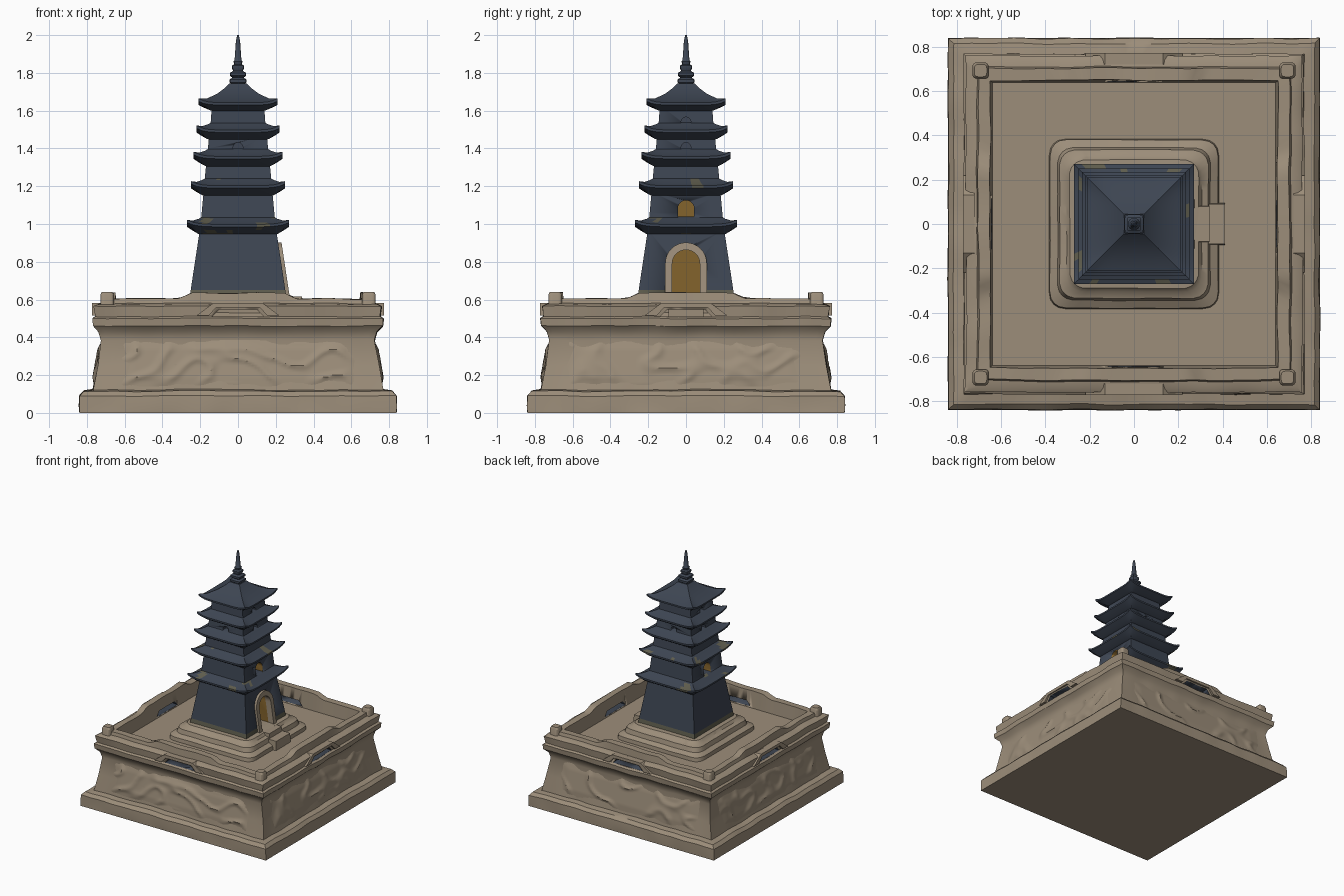
import bpy, bmesh, math
from mathutils import Vector, Matrix, noise

if "Cube" in bpy.data.objects:
    bpy.data.objects.remove(bpy.data.objects["Cube"])


def material(name, rgb):
    m = bpy.data.materials.new(name)
    m.diffuse_color = (*rgb, 1)
    m.use_nodes = True
    m.node_tree.nodes["Principled BSDF"].inputs["Base Color"].default_value = m.diffuse_color
    return m


STONE = material("tan stone", (0.335, 0.27, 0.195))
SLATE = material("blue slate", (0.047, 0.060, 0.085))
OCHRE = material("ochre interior", (0.23, 0.125, 0.025))
MOSS = material("olive moss", (0.115, 0.11, 0.075))


def finish(name, bm, mats, rule=None, angle=35):
    bmesh.ops.recalc_face_normals(bm, faces=bm.faces)
    for f in bm.faces:
        f.material_index = rule(f.calc_center_median()) if rule else 0
        f.smooth = True
    me = bpy.data.meshes.new(name)
    bm.to_mesh(me)
    bm.free()
    me.set_sharp_from_angle(angle=math.radians(angle))
    for m in mats:
        me.materials.append(m)
    ob = bpy.data.objects.new(name, me)
    bpy.context.collection.objects.link(ob)
    return ob


def loft(name, rings, mats, n=1, lift_fn=None, radius=0, wear=0, rule=None, center=(0, 0)):
    """Stack square rings (half width, z, lift) and cap both ends."""
    bm = bmesh.new()
    loops = []
    for i, (h, z, *lift) in enumerate(rings):
        lift = lift[0] if lift else 0
        loop = []
        for k in range(4):
            rot = Matrix.Rotation(k * math.pi / 2, 3, 'Z')
            for j in range(n):
                t = -1 + 2 * j / n
                p = Vector((t * h, -h, 0))
                if radius:
                    r = min(radius, h * 0.9)
                    q = Vector([max(r - h, min(h - r, c)) for c in p])
                    d = p - q
                    p = q + d.normalized() * r
                p.z = z + (lift * lift_fn(t * h, t) if lift else 0)
                p = rot @ p
                if wear and 0 < i < len(rings) - 1:
                    p += noise.noise_vector(p * 6) * wear
                p += Vector((*center, 0))
                loop.append(bm.verts.new(p))
        loops.append(loop)
    for a, b in zip(loops, loops[1:]):
        for j in range(len(a)):
            k = (j + 1) % len(a)
            bm.faces.new((a[j], a[k], b[k], b[j]))
    bm.faces.new(loops[0][::-1])
    bm.faces.new(loops[-1])
    return finish(name, bm, mats, rule)


def prism(name, pts, x0, x1, mat, turn=0):
    """Extrude a (y, z) outline along x, then turn it about z."""
    bm = bmesh.new()
    a, b = ([bm.verts.new((x, y, z)) for y, z in pts] for x in (x0, x1))
    bm.faces.new(a)
    bm.faces.new(b)
    for j in range(len(pts)):
        k = (j + 1) % len(pts)
        bm.faces.new((a[j], a[k], b[k], b[j]))
    bm.transform(Matrix.Rotation(math.radians(turn), 4, 'Z'))
    return finish(name, bm, [mat])


def arch(w, z0, top):
    arc = [(w * math.cos(i * math.pi / 16), top - w + w * math.sin(i * math.pi / 16)) for i in range(17)]
    return [(w, z0)] + arc + [(-w, z0)]


def circle(r, z):
    return [(r * math.cos(i * math.pi / 10), z + r * math.sin(i * math.pi / 10)) for i in range(20)]


def cut(target, cutter):
    cutter.hide_render = True
    cutter.hide_set(True)
    m = target.modifiers.new("cut", 'BOOLEAN')
    m.operation, m.object, m.solver = 'DIFFERENCE', cutter, 'EXACT'
    m.material_mode = 'TRANSFER'


# stone base with plinth, sloping wall, cornice and parapet humped at mid side
def hump(x, t):
    return max(0, min(1, (0.31 - abs(x)) / 0.06))


base = loft("stone_base", [
    (0.84, 0), (0.84, 0.04), (0.838, 0.09), (0.815, 0.115), (0.768, 0.122), (0.745, 0.25),
    (0.722, 0.385), (0.735, 0.43), (0.764, 0.46), (0.768, 0.50), (0.752, 0.51), (0.76, 0.565),
    (0.74, 0.575), (0.71, 0.58), (0.703, 0.605, 0.03), (0.65, 0.605, 0.03), (0.64, 0.50)],
    [STONE], n=40, lift_fn=hump, wear=0.007)
slot = [(-0.135, 0.51), (0.135, 0.51), (0.10, 0.548), (-0.10, 0.548)]
for k in range(4):
    cut(base, prism("slot_cutter", slot, 0.6, 0.85, SLATE, 90 * k))

# trapezoid moulding over each slot
for k in range(4):
    prism("slot_moulding", [(-0.22, 0.515), (-0.155, 0.515), (-0.115, 0.558), (0.115, 0.558), (0.155, 0.515),
                            (0.22, 0.515), (0.13, 0.582), (-0.13, 0.582)], 0.72, 0.772, STONE, 90 * k)

# carved relief panel on each wall
for k in range(4):
    bm = bmesh.new()
    nx, nz = 80, 20
    grid = []
    for i in range(nx + 1):
        for j in range(nz + 1):
            u, v = i / nx * 2 - 1, j / nz
            x, z = u * 0.63, 0.14 + v * 0.245
            edge = min(1, (1 - abs(u)) * 8, v * 5, (1 - v) * 5)
            ridge = max(0, 1 - abs(noise.noise(Vector((x * 5, z * 7, k * 9.3)))) * 5)
            h = -0.003 + edge * (0.006 + 0.012 * ridge)
            grid.append(bm.verts.new((x, -(0.768 - 0.175 * (z - 0.122)) - h, z)))
    for i in range(nx):
        for j in range(nz):
            a = i * (nz + 1) + j
            bm.faces.new((grid[a], grid[a + nz + 1], grid[a + nz + 2], grid[a + 1]))
    bm.transform(Matrix.Rotation(k * math.pi / 2, 4, 'Z'))
    finish("relief_panel", bm, [STONE])

# corner posts
for sx in (-1, 1):
    for sy in (-1, 1):
        loft("corner_post", [(0.036, 0.50), (0.036, 0.625), (0.028, 0.64)], [STONE], n=6, radius=0.015,
             center=(sx * 0.693, sy * 0.693))

# stepped platform under the tower and door steps
loft("tower_platform", [(0.385, 0.49), (0.38, 0.53), (0.345, 0.55), (0.335, 0.585), (0.305, 0.595),
                        (0.29, 0.615), (0.24, 0.62)], [STONE], n=20, radius=0.07, wear=0.004)
prism("door_step_lower", [(-0.095, 0.49), (0.095, 0.49), (0.09, 0.575), (-0.09, 0.575)], 0.25, 0.41, STONE)
prism("door_step_upper", [(-0.085, 0.49), (0.085, 0.49), (0.08, 0.615), (-0.08, 0.615)], 0.2, 0.34, STONE)


# tower storeys: half width and height at bottom, then at top
def low_moss(c):
    return 1 if c.z < 0.65 else 0


storeys = []
for h0, z0, h1, z1 in [(0.258, 0.60, 0.202, 0.97), (0.197, 1.01, 0.182, 1.17), (0.18, 1.20, 0.167, 1.33),
                       (0.165, 1.35, 0.152, 1.47), (0.148, 1.49, 0.138, 1.63)]:
    mid = h0 + (h1 - h0) * 0.05 / (z1 - z0)
    storeys.append(loft("tower_storey", [(h0, z0), (mid, z0 + 0.05), (h1, z1)], [SLATE, MOSS], rule=low_moss))


# upturned eaves between storeys, with a few mossy patches low down
def upturn(x, t):
    return abs(t) ** 6


def patch_moss(c):
    return 1 if c.z < 1.25 and noise.noise(c * 9) > 0.4 else 0


for body, tip, z, upper in [(0.203, 0.27, 0.95, 0.195), (0.182, 0.25, 1.155, 0.178),
                            (0.168, 0.235, 1.31, 0.163), (0.152, 0.22, 1.45, 0.146)]:
    loft("eave", [(body - 0.01, z - 0.01), (body + 0.015, z + 0.002), (tip - 0.025, z + 0.018, 0.012),
                  (tip, z + 0.035, 0.022), (tip, z + 0.048, 0.024), (tip - 0.03, z + 0.058, 0.01),
                  (upper + 0.012, z + 0.078), (upper - 0.01, z + 0.09)],
         [SLATE, MOSS], n=16, lift_fn=upturn, rule=patch_moss)

# top roof with concave slopes
loft("top_roof", [(0.13, 1.595), (0.155, 1.605), (0.185, 1.618, 0.012), (0.21, 1.63, 0.02), (0.21, 1.643, 0.022),
                  (0.165, 1.658, 0.006), (0.11, 1.69), (0.07, 1.72), (0.045, 1.745)],
     [SLATE], n=16, lift_fn=upturn)

# spire of stacked square rings
loft("spire", [(0.03, 1.735), (0.045, 1.75), (0.045, 1.765), (0.03, 1.775), (0.043, 1.785), (0.043, 1.80),
               (0.026, 1.81), (0.032, 1.825), (0.032, 1.838), (0.02, 1.845), (0.024, 1.86), (0.018, 1.87),
               (0.011, 1.97), (0.004, 2.0)], [SLATE], n=4, radius=0.012)

# arched doorway on the right side
cut(storeys[0], prism("door_cutter", arch(0.075, 0.61, 0.865), 0.12, 0.4, OCHRE))

# stone door frame leaning with the wall
bm = bmesh.new()
inner, outer = arch(0.073, 0.605, 0.863), arch(0.11, 0.605, 0.902)
rows = []
for pts, off in ((inner, -0.03), (inner, 0.018), (outer, 0.018), (outer, -0.03)):
    rows.append([bm.verts.new((0.258 - 0.151 * (z - 0.60) + off, y, z)) for y, z in pts])
for r in range(4):
    a, b = rows[r], rows[(r + 1) % 4]
    for j in range(len(a) - 1):
        bm.faces.new((a[j], a[j + 1], b[j + 1], b[j]))
for j in (0, -1):
    bm.faces.new([row[j] for row in rows])
finish("door_frame", bm, [STONE])

# small windows: arched on the second storey, round above
for turn in (0, 180):
    cut(storeys[1], prism("window_cutter", arch(0.043, 1.035, 1.125), 0.11, 0.25, OCHRE, turn))
    cut(storeys[4], prism("round_window_cutter", circle(0.026, 1.54), 0.10, 0.25, SLATE, turn))
for turn in (0, 90, 180, 270):
    cut(storeys[3], prism("round_window_cutter", circle(0.026, 1.405), 0.12, 0.25, SLATE, turn))
